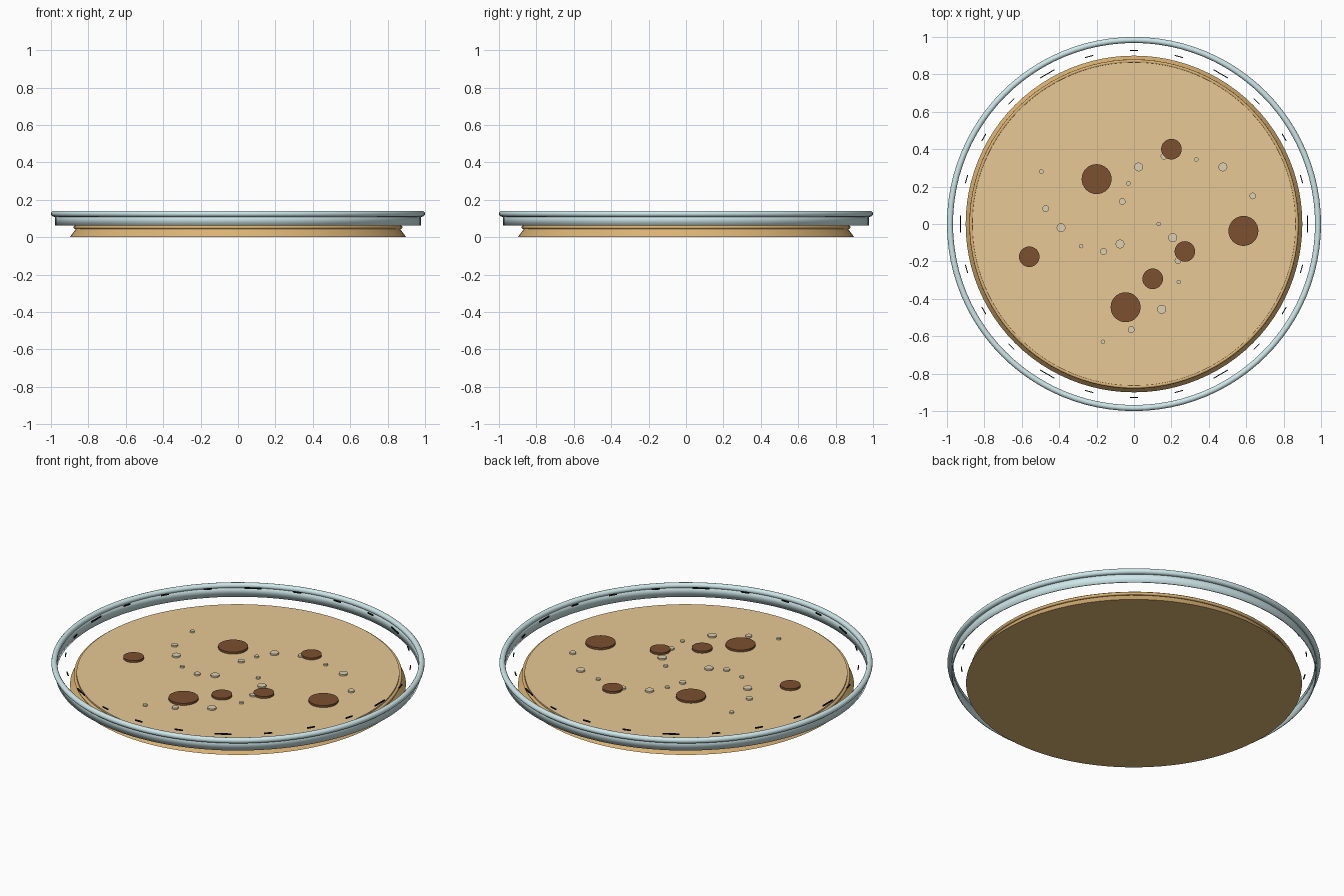
import bpy, math

if "Cube" in bpy.data.objects:
    bpy.data.objects.remove(bpy.data.objects["Cube"])


def material(name, rgb):
    m = bpy.data.materials.new(name)
    m.diffuse_color = (*rgb, 1)
    m.use_nodes = True
    m.node_tree.nodes["Principled BSDF"].inputs["Base Color"].default_value = m.diffuse_color
    return m


TAN = material("tan", (0.80, 0.58, 0.30))
EDGE = material("golden_edge", (0.72, 0.46, 0.18))
BROWN = material("brown", (0.20, 0.08, 0.03))
CREAM = material("cream", (0.72, 0.64, 0.44))
GLASS = material("pale_blue", (0.62, 0.80, 0.82))
BLACK = material("black", (0.01, 0.01, 0.01))


def finish(name, mat, smooth=True):
    o = bpy.context.object
    o.name = name
    o.data.materials.append(mat)
    if smooth:
        bpy.ops.object.shade_smooth_by_angle(angle=math.radians(35))
    return o


def disc(name, x, y, r, z0, z1, mat, r_top=None, sides=32):
    bpy.ops.mesh.primitive_cone_add(vertices=sides, radius1=r, radius2=r_top or r,
                                    depth=z1 - z0, location=(x, y, (z0 + z1) / 2))
    return finish(name, mat)


def ring(name, major, minor, z, mat):
    bpy.ops.mesh.primitive_torus_add(major_segments=96, minor_segments=12, major_radius=major,
                                     minor_radius=minor, location=(0, 0, z))
    return finish(name, mat)


# Base: flared body, rounded lip and flat top layer
disc("base_body", 0, 0, 0.9, 0, 0.05, EDGE, 0.862, 96)
ring("base_lip", 0.871, 0.009, 0.053, EDGE)
disc("top_layer", 0, 0, 0.865, 0.045, 0.068, TAN, sides=96)

# Raised outer hoop: thin wall with a rolled rim
bpy.ops.mesh.primitive_cylinder_add(vertices=96, radius=0.978, depth=0.063,
                                    end_fill_type='NOTHING', location=(0, 0, 0.0935))
wall = finish("hoop_wall", GLASS)
thick = wall.modifiers.new("thickness", 'SOLIDIFY')
thick.thickness = 0.006
thick.offset = -1
ring("hoop_rim", 0.984, 0.016, 0.125, GLASS)

# Tick marks around the hoop, every fourth one longer
for i in range(24):
    a = math.radians(15 * i)
    length = 0.09 if i % 4 == 0 else 0.045
    bpy.ops.mesh.primitive_cube_add(size=1, rotation=(0, 0, a),
                                    location=(0.927 * math.cos(a), 0.927 * math.sin(a), 0.135))
    bpy.context.object.scale = (0.005, length, 0.008)
    finish("tick_mark", BLACK, False)

# Brown spots
big = [(-0.20, 0.24), (0.585, -0.037), (-0.045, -0.445)]
medium = [(0.20, 0.40), (-0.56, -0.175), (0.272, -0.147), (0.10, -0.293)]
for spots, r in ((big, 0.08), (medium, 0.055)):
    for x, y in spots:
        disc("brown_spot", x, y, r, 0.06, 0.08, BROWN)

# Small pale bubbles in three sizes
bubbles = {
    0.024: [(0.025, 0.305), (0.475, 0.305), (-0.39, -0.02), (-0.075, -0.107),
            (0.207, -0.073), (0.148, -0.456)],
    0.018: [(-0.472, 0.082), (-0.063, 0.12), (0.635, 0.15), (-0.163, -0.147),
            (-0.015, -0.565), (0.16, 0.362), (0.235, -0.195)],
    0.012: [(-0.495, 0.28), (0.333, 0.345), (-0.03, 0.217), (0.132, 0),
            (-0.283, -0.118), (0.24, -0.31), (-0.166, -0.63)],
}
for r, places in bubbles.items():
    for x, y in places:
        disc("bubble", x, y, r, 0.06, 0.077, CREAM, sides=12)
